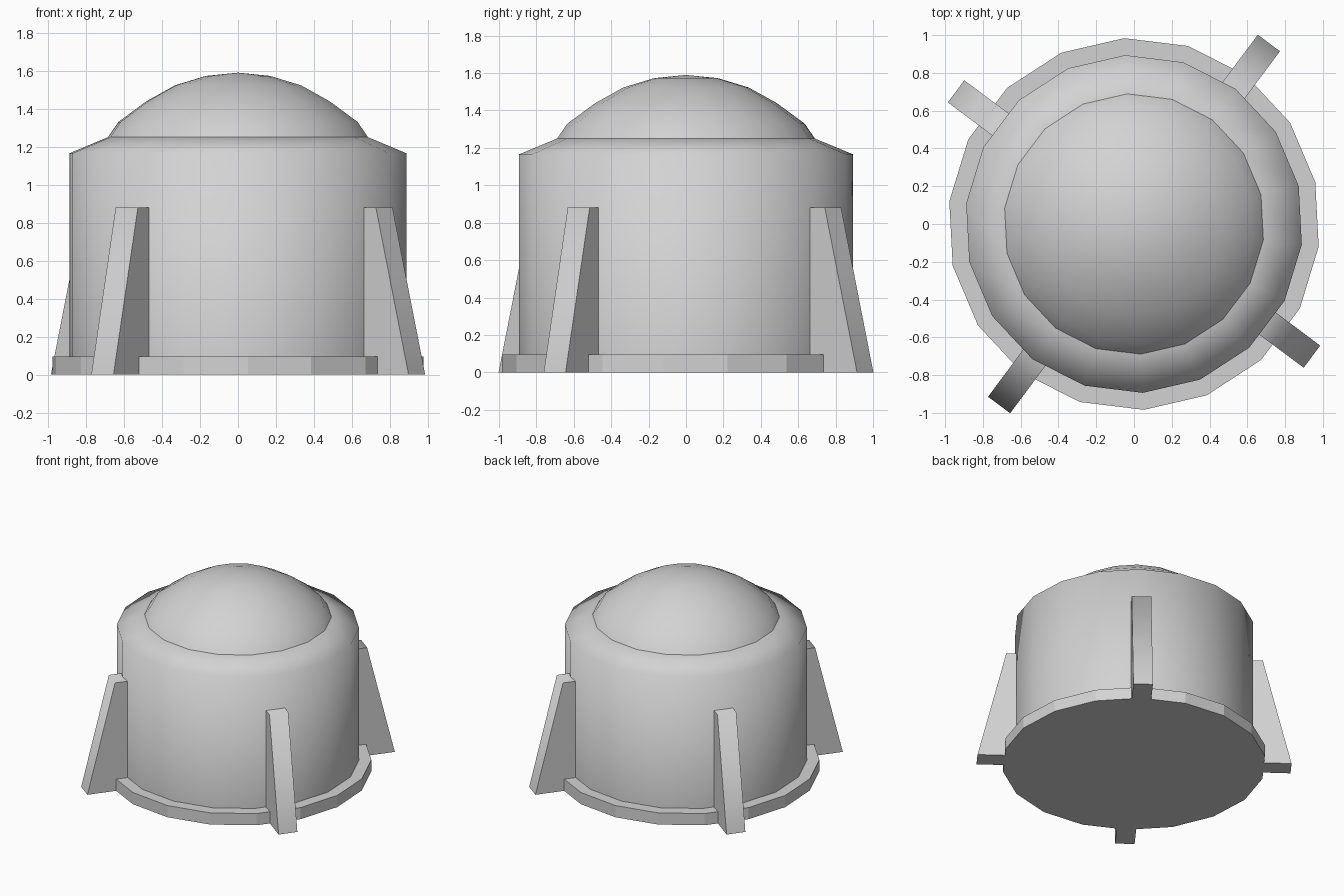
import bpy, bmesh
from math import sin, cos, radians, pi
from mathutils import Matrix

SIDES = 18
PHASE = radians(13)

cube = bpy.data.objects.get("Cube")
if cube:
    bpy.data.objects.remove(cube, do_unlink=True)

grey = bpy.data.materials.new("light grey")
grey.use_nodes = True
grey.diffuse_color = (0.65, 0.65, 0.65, 1)
grey.node_tree.nodes["Principled BSDF"].inputs["Base Color"].default_value = (0.65, 0.65, 0.65, 1)


def finish(name, bm, smooth_angle=None):
    """Turn a bmesh into an object with outward normals and optional smoothing."""
    bmesh.ops.recalc_face_normals(bm, faces=bm.faces)
    mesh = bpy.data.meshes.new(name)
    bm.to_mesh(mesh)
    bm.free()
    mesh.materials.append(grey)
    obj = bpy.data.objects.new(name, mesh)
    bpy.context.collection.objects.link(obj)
    if smooth_angle:
        bpy.ops.object.select_all(action='DESELECT')
        obj.select_set(True)
        bpy.context.view_layer.objects.active = obj
        bpy.ops.object.shade_smooth_by_angle(angle=radians(smooth_angle))
    return obj


def lathe(name, profile, tip=None, smooth_angle=None):
    """Stack polygon rings from (radius, height) pairs, closed by caps or a tip."""
    bm = bmesh.new()
    rings = []
    for r, z in profile:
        angles = [PHASE + 2 * pi * i / SIDES for i in range(SIDES)]
        rings.append([bm.verts.new((r * cos(a), r * sin(a), z)) for a in angles])
    for low, high in zip(rings, rings[1:]):
        for i in range(SIDES):
            j = (i + 1) % SIDES
            bm.faces.new((low[i], low[j], high[j], high[i]))
    bm.faces.new(rings[0][::-1])
    if tip is None:
        bm.faces.new(rings[-1])
    else:
        top = bm.verts.new((0, 0, tip))
        for i in range(SIDES):
            bm.faces.new((rings[-1][i], rings[-1][(i + 1) % SIDES], top))
    return finish(name, bm, smooth_angle)


def fin(name, angle, reach):
    """Sloped buttress with a flat top, extruded sideways and turned into place."""
    bm = bmesh.new()
    outline = [(0.8, 0), (reach, 0), (reach - 0.215, 0.88), (0.8, 0.88)]
    face = bm.faces.new([bm.verts.new((x, -0.073, z)) for x, z in outline])
    side = bmesh.ops.extrude_face_region(bm, geom=[face])
    moved = [v for v in side["geom"] if isinstance(v, bmesh.types.BMVert)]
    bmesh.ops.translate(bm, verts=moved, vec=(0, 0.146, 0))
    bm.transform(Matrix.Rotation(radians(angle), 4, 'Z'))
    return finish(name, bm, 80)


# Flat faceted footing
lathe("base_plate", [(0.985, 0), (0.985, 0.095)])

# Drum with sloped shoulder
lathe("drum_body", [(0.895, 0.05), (0.895, 1.165), (0.69, 1.25)], smooth_angle=75)

# Shallow rounded roof
lathe("dome_roof", [(0.69, 1.25), (0.635, 1.33), (0.485, 1.44), (0.335, 1.523), (0.17, 1.573)],
      tip=1.59, smooth_angle=60)

# Four buttresses
for i, place in enumerate(("back_left", "back_right", "front_right", "front_left")):
    fin("buttress_" + place, 53.3 + 90 * i, 1.195 if i % 2 == 0 else 1.175)
